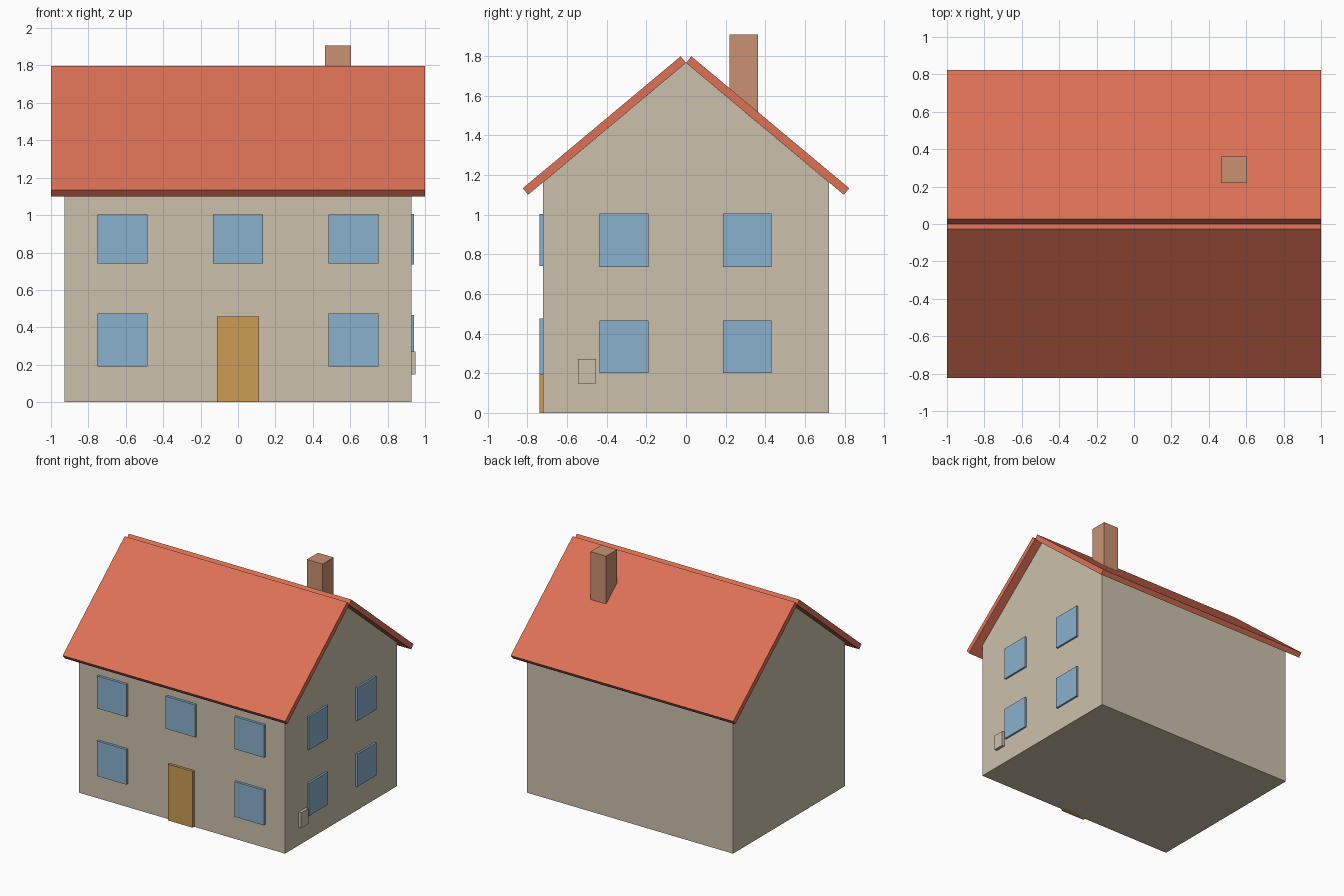
import bpy

default = bpy.data.objects.get("Cube")
if default:
    bpy.data.objects.remove(default, do_unlink=True)


def material(name, rgb):
    """Flat colour from 0-255 display values, converted to linear."""
    lin = [((c / 255 + 0.055) / 1.055) ** 2.4 for c in rgb]
    mat = bpy.data.materials.new(name)
    mat.use_nodes = True
    mat.diffuse_color = (*lin, 1)
    mat.node_tree.nodes["Principled BSDF"].inputs["Base Color"].default_value = (*lin, 1)
    return mat


plaster = material("beige plaster", (204, 192, 172))
tile = material("orange roof tile", (221, 113, 86))
glass = material("blue window", (137, 177, 205))
timber = material("ochre door", (204, 156, 84))
brick = material("chimney brick", (203, 145, 115))


def extrude_x(name, profile, x0, x1, mat):
    """Solid made by sweeping a closed (y, z) profile, anticlockwise, along x."""
    n = len(profile)
    verts = [(x, y, z) for x in (x0, x1) for y, z in profile]
    sides = [(i, (i + 1) % n, n + (i + 1) % n, n + i) for i in range(n)]
    faces = [tuple(reversed(range(n))), tuple(range(n, 2 * n))]
    faces += [tuple(reversed(f)) for f in sides]
    # side winding is reversed so that every normal points outwards
    mesh = bpy.data.meshes.new(name)
    mesh.from_pydata(verts, [], [tuple(reversed(f)) for f in faces[2:]] + faces[:2])
    mesh.validate()
    mesh.materials.append(mat)
    obj = bpy.data.objects.new(name, mesh)
    bpy.context.collection.objects.link(obj)
    # make all normals consistent
    import bmesh
    bm = bmesh.new()
    bm.from_mesh(mesh)
    bmesh.ops.recalc_face_normals(bm, faces=bm.faces)
    bm.to_mesh(mesh)
    bm.free()
    return obj


def box(name, xs, ys, zs, mat):
    (y0, y1), (z0, z1) = ys, zs
    return extrude_x(name, [(y0, z0), (y1, z0), (y1, z1), (y0, z1)], *xs, mat)


# House body with gabled ends
half_x, half_y, ridge, eave = 0.927, 0.72, 1.765, 1.163
extrude_x("walls", [(-half_y, 0), (half_y, 0), (half_y, eave), (0, ridge), (-half_y, eave)],
          -half_x, half_x, plaster)

# Two roof slabs that meet at their lower edges along the ridge
slab = [(0, ridge), (0.796, 1.1), (0.823, 1.133), (0.027, 1.798)]
for side, sign in (("front", -1), ("back", 1)):
    extrude_x(side + "_roof", [(sign * y, z) for y, z in slab], -1, 1, tile)

# Chimney on the back slope
box("chimney", (0.465, 0.605), (0.22, 0.362), (1.4, 1.907), brick)

# Front windows and door
front = (-0.74, -0.7)
for i, x in enumerate((-0.618, 0, 0.618)):
    xs = (x - 0.133, x + 0.133)
    box(f"front_upper_window_{i}", xs, front, (0.74, 1.003), glass)
    if x:
        box(f"front_lower_window_{i}", xs, front, (0.19, 0.475), glass)
box("door", (-0.111, 0.111), front, (0, 0.457), timber)

# Gable windows and meter box
gable = (0.9, 0.942)
for i, y in enumerate((-0.312, 0.309)):
    ys = (y - 0.123, y + 0.123)
    box(f"gable_upper_window_{i}", gable, ys, (0.735, 1.005), glass)
    box(f"gable_lower_window_{i}", gable, ys, (0.2, 0.465), glass)
box("meter_box", (0.9, 0.95), (-0.545, -0.455), (0.147, 0.272), plaster)
